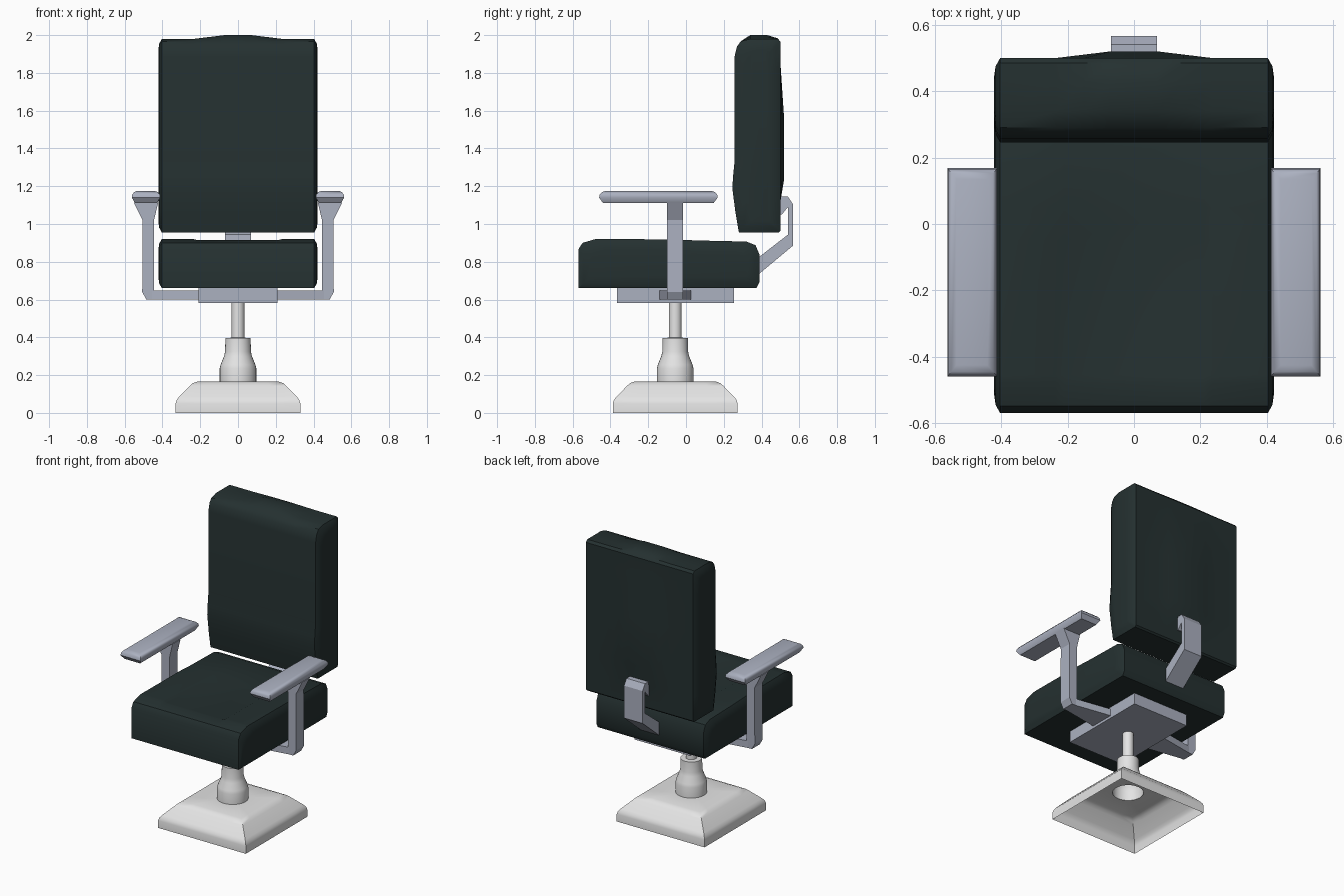
import bpy, bmesh, math

if "Cube" in bpy.data.objects:
    bpy.data.objects.remove(bpy.data.objects["Cube"])

CY = -0.057  # y of the pedestal axis


def material(name, rgb):
    m = bpy.data.materials.new(name)
    m.diffuse_color = (*rgb, 1)
    m.use_nodes = True
    m.node_tree.nodes["Principled BSDF"].inputs["Base Color"].default_value = m.diffuse_color
    return m


DARK = material("dark green upholstery", (0.018, 0.030, 0.030))
METAL = material("blue grey metal", (0.41, 0.44, 0.53))
PALE = material("pale grey", (0.78, 0.78, 0.78))


def loft(name, rings, mat, cap_start=True, cap_end=True, mirror=False, angle=35):
    """Skin a list of equally sized point rings."""
    bm = bmesh.new()
    vs = [[bm.verts.new(p) for p in r] for r in rings]
    n = len(rings[0])
    for a, b in zip(vs, vs[1:]):
        for j in range(n):
            k = (j + 1) % n
            bm.faces.new((a[j], a[k], b[k], b[j]))
    if cap_start:
        bm.faces.new(vs[0][::-1])
    if cap_end:
        bm.faces.new(vs[-1])
    if cap_start and cap_end:
        bmesh.ops.recalc_face_normals(bm, faces=bm.faces)
    me = bpy.data.meshes.new(name)
    bm.to_mesh(me)
    bm.free()
    me.materials.append(mat)
    ob = bpy.data.objects.new(name, me)
    bpy.context.collection.objects.link(ob)
    bpy.ops.object.select_all(action='DESELECT')
    ob.select_set(True)
    bpy.context.view_layer.objects.active = ob
    bpy.ops.object.shade_smooth_by_angle(angle=math.radians(angle))
    if mirror:
        ob.modifiers.new("mirror", 'MIRROR').use_clip = False
    return ob


def rect(x0, x1, y0, y1, z):
    return [(x0, y0, z), (x1, y0, z), (x1, y1, z), (x0, y1, z)]


def circle(r, z, square=False, n=32):
    pts = []
    for i in range(n):
        c, s = math.cos(2 * math.pi * i / n), math.sin(2 * math.pi * i / n)
        k = r / max(abs(c), abs(s)) if square else r
        pts.append((c * k, CY + s * k, z))
    return pts


def cushion(name, profile, stations, shape):
    """Side profile swept across x; the outermost stations are shrunk to round the sides."""
    cy = (min(p[0] for p in profile) + max(p[0] for p in profile)) / 2
    cz = (min(p[1] for p in profile) + max(p[1] for p in profile)) / 2
    rings = []
    for x, inset in [(-a, i) for a, i in stations] + [(a, i) for a, i in reversed(stations)]:
        ring = []
        for p in profile:
            y, z = shape(abs(x), p)
            y -= math.copysign(min(inset, abs(y - cy)), y - cy)
            z -= math.copysign(min(inset, abs(z - cz)), z - cz)
            ring.append((x, y, z))
        rings.append(ring)
    return loft(name, rings, DARK)


# seat cushion with a shallow sunken centre panel
seat_profile = [(-0.57, 0.66, 0), (-0.57, 0.865, 0), (-0.548, 0.90, 0), (-0.48, 0.92, 0.5),
                (-0.455, 0.921, 1), (-0.05, 0.918, 1), (0.05, 0.913, 0.6), (0.32, 0.907, 0),
                (0.368, 0.888, 0), (0.388, 0.84, 0), (0.388, 0.69, 0), (0.372, 0.66, 0)]


def seat_shape(x, p):
    return p[0], p[1] - (0.012 * p[2] if x < 0.22 else 0)


cushion("seat_cushion", seat_profile,
        [(0.422, 0.06), (0.417, 0.025), (0.403, 0), (0.236, 0), (0.21, 0)], seat_shape)

# backrest: lumbar swell in front, soft bulge at the rear and top centre
back_profile = [(0.28, 0.955, 0, 0), (0.262, 1.06, 0, 0), (0.245, 1.19, 0, 0), (0.25, 1.26, 0, 0),
                (0.258, 1.34, 0, 0), (0.258, 1.89, 0, 0), (0.27, 1.94, 0, 0), (0.29, 1.967, 0, 0),
                (0.34, 1.98, 0, 0.02), (0.43, 1.98, 0, 0.02), (0.485, 1.98, 0, 0.003),
                (0.50, 1.965, 0, 0), (0.50, 1.85, 0, 0), (0.50, 1.55, 0.02, 0),
                (0.50, 1.24, 0.02, 0), (0.50, 1.12, 0, 0), (0.50, 0.965, 0, 0), (0.49, 0.955, 0, 0)]


def back_shape(x, p):
    w = max(0.0, min(1.0, (0.235 - x) / 0.165))
    return p[0] + p[2] * w, p[1] + p[3] * w


cushion("backrest", back_profile,
        [(0.422, 0.06), (0.417, 0.025), (0.403, 0), (0.235, 0), (0.15, 0), (0.07, 0)], back_shape)

# bracket joining seat and backrest
bracket = [(0.30, 0.665), (0.38, 0.73), (0.566, 0.885), (0.566, 1.105), (0.54, 1.145), (0.49, 1.145),
           (0.49, 1.05), (0.507, 1.05), (0.54, 1.09), (0.54, 0.944), (0.38, 0.82), (0.30, 0.755)]
loft("back_bracket", [[(x, y, z) for y, z in bracket] for x in (-0.07, 0.07)], METAL, angle=20)

# plate under the seat
loft("seat_plate", [rect(-0.21, 0.21, -0.365, 0.255, z) for z in (0.583, 0.662)], METAL)

# arms, mirrored to the other side
post = [(0.445, 0.60), (0.485, 0.60), (0.507, 0.64), (0.505, 1.02), (0.552, 1.115),
        (0.422, 1.115), (0.445, 1.02)]
loft("arm_post", [[(x, y, z) for x, z in post] for y in (-0.10, -0.015)], METAL, mirror=True, angle=20)
loft("arm_bar", [[(x, a, 0.60), (x, b, 0.60), (x, b, 0.647), (x, a, 0.647)]
                 for x, a, b in ((0.19, -0.145, 0.03), (0.455, -0.10, -0.015))], METAL, mirror=True)
loft("arm_pad", [rect(0.428, 0.546, -0.44, 0.147, 1.112), rect(0.412, 0.562, -0.46, 0.168, 1.14),
                 rect(0.414, 0.560, -0.457, 0.165, 1.155), rect(0.424, 0.55, -0.445, 0.153, 1.169),
                 rect(0.442, 0.535, -0.425, 0.135, 1.175)], METAL, mirror=True, angle=40)

# hollow square foot with a round hole for the column
foot = [(0.33, 0), (0.33, 0.05), (0.325, 0.068), (0.312, 0.085), (0.255, 0.143), (0.24, 0.157), (0.215, 0.166)]
loft("foot", [circle(r, z, True) for r, z in foot] + [circle(0.095, 0.166)], PALE, False, False)

# stepped column and gas lift rod
column = [(0.097, 0.166), (0.097, 0.235), (0.092, 0.255), (0.074, 0.30), (0.068, 0.325), (0.067, 0.397), (0.034, 0.398)]
loft("column", [circle(r, z) for r, z in column], PALE, False, False)
loft("lift_rod", [circle(0.034, z) for z in (0.38, 0.59)], PALE)
